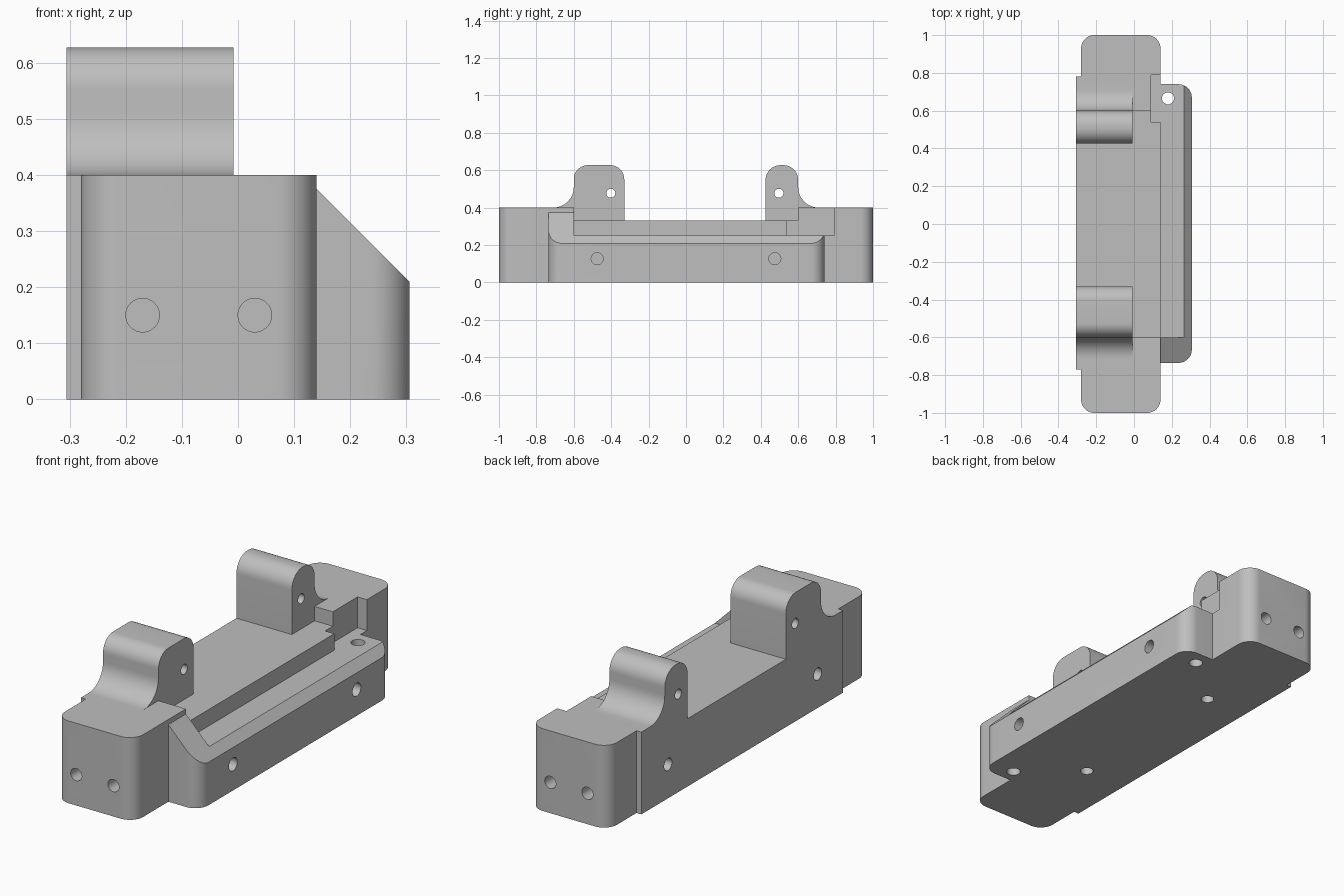
import bpy, bmesh, math
from mathutils import Vector

if "Cube" in bpy.data.objects:
    bpy.data.objects.remove(bpy.data.objects["Cube"], do_unlink=True)

grey = bpy.data.materials.new("plain grey")
grey.use_nodes = True
colour = (0.52, 0.52, 0.52, 1)
grey.diffuse_color = colour
grey.node_tree.nodes["Principled BSDF"].inputs["Base Color"].default_value = colour


def rounded(points, steps=12):
    """Outline from (u, v, radius) corners, with an arc at each radius."""
    out = []
    for i, (u, v, r) in enumerate(points):
        p = Vector((u, v))
        if r == 0:
            out.append(p)
            continue
        a = (Vector(points[i - 1][:2]) - p).normalized()
        b = (Vector(points[(i + 1) % len(points)][:2]) - p).normalized()
        half = a.angle(b) / 2
        centre = p + (a + b).normalized() * r / math.sin(half)
        start = p + a * r / math.tan(half) - centre
        end = p + b * r / math.tan(half) - centre
        sweep = start.angle(end)
        for k in range(steps + 1):
            t = k / steps
            out.append(centre + (start * math.sin((1 - t) * sweep)
                                 + end * math.sin(t * sweep)) / math.sin(sweep))
    return out


def prism(name, outline, axis, low, high):
    """Extrude an outline along an axis; u, v are the other two axes in order."""
    bm = bmesh.new()

    def place(p, d):
        c = list(p)
        c.insert("xyz".index(axis), d)
        return bm.verts.new(c)

    face = bm.faces.new([place(p, low) for p in outline])
    grown = bmesh.ops.extrude_face_region(bm, geom=[face])["geom"]
    move = Vector([high - low if a == axis else 0 for a in "xyz"])
    bmesh.ops.translate(bm, vec=move,
                        verts=[g for g in grown if isinstance(g, bmesh.types.BMVert)])
    bmesh.ops.recalc_face_normals(bm, faces=bm.faces)
    mesh = bpy.data.meshes.new(name)
    bm.to_mesh(mesh)
    bm.free()
    mesh.materials.append(grey)
    obj = bpy.data.objects.new(name, mesh)
    bpy.context.collection.objects.link(obj)
    return obj


def block(name, x, y, z, radii=(0, 0, 0, 0)):
    corners = [(x[0], y[0]), (x[1], y[0]), (x[1], y[1]), (x[0], y[1])]
    return prism(name, rounded([(*c, r) for c, r in zip(corners, radii)]), "z", *z)


def combine(target, tool, operation):
    """Apply a boolean and remove the tool."""
    mod = target.modifiers.new("boolean", "BOOLEAN")
    mod.object, mod.operation, mod.solver = tool, operation, "EXACT"
    bpy.context.view_layer.objects.active = target
    bpy.ops.object.modifier_apply(modifier=mod.name)
    bpy.data.objects.remove(tool, do_unlink=True)


def hole(target, axis, u, v, radius, low, high):
    ring = [(u + radius * math.cos(math.tau * k / 32),
             v + radius * math.sin(math.tau * k / 32)) for k in range(32)]
    combine(target, prism("hole_cutter", ring, axis, low, high), "DIFFERENCE")


# Main body with rounded ends and the thin plate on its left-hand edge
body = block("bracket_base", (-0.28, 0.14), (-1, 1), (0, 0.4), [0.07] * 4)
combine(body, block("back_plate", (-0.306, 0), (-0.77, 0.78), (0, 0.4)), "UNION")

# Side ledge with a sloping top and a recessed shelf
ledge = block("side_ledge", (0, 0.306), (-0.735, 0.74), (0, 0.375), (0, 0.07, 0.07, 0))
slope = [(0.1, 0.415), (0.34, 0.175), (0.34, 0.5), (0.1, 0.5)]
combine(ledge, prism("slope_cutter", slope, "y", -1, 1), "DIFFERENCE")
combine(ledge, block("shelf_cutter", (-0.1, 0.4), (-0.6, 0.9), (0.25, 0.6)), "DIFFERENCE")
combine(body, ledge, "UNION")

# Lowered middle floor and the corner notch
combine(body, block("floor_cutter", (-0.5, 0.5), (-0.6, 0.6), (0.33, 0.6)), "DIFFERENCE")
combine(body, block("notch_cutter", (0.09, 0.4), (0.54, 0.79), (0.25, 0.6)), "DIFFERENCE")

# Upright lugs, each with a rounded top and a cove behind it
for side, inner, bend in ((-1, 0.33, 0.075), (1, 0.425, 0.08)):
    shape = [(inner, 0.2, 0), (inner, 0.627, bend), (0.6, 0.627, bend),
             (0.6, 0.4, 0.11), (0.74, 0.4, 0), (0.74, 0.2, 0)]
    outline = rounded([(side * y, z, r) for y, z, r in shape])
    combine(body, prism("lug", outline, "x", -0.306, -0.008), "UNION")

# Pin holes through the lugs
for y in (-0.402, 0.497):
    hole(body, "x", y, 0.477, 0.024, -0.5, 0.2)

# Blind holes in the sides, ends and underside
for side in (-1, 1):
    hole(body, "x", side * 0.475, 0.127, 0.032, 0.2, 0.5)
    hole(body, "x", side * 0.575, 0.165, 0.03, -0.5, -0.2)
    hole(body, "z", -0.08, side * 0.44, 0.03, -0.1, 0.1)
    for x in (-0.17, 0.03):
        hole(body, "y", x, 0.15, 0.03, *sorted((side * 0.85, side * 1.1)))
hole(body, "z", 0.18, -0.665, 0.032, -0.1, 0.1)

# Through hole in the shelf
hole(body, "z", 0.18, 0.665, 0.032, -0.1, 0.5)

# Smooth the arcs and keep the edges crisp
body.select_set(True)
bpy.context.view_layer.objects.active = body
bpy.ops.object.shade_smooth_by_angle(angle=math.radians(25))
